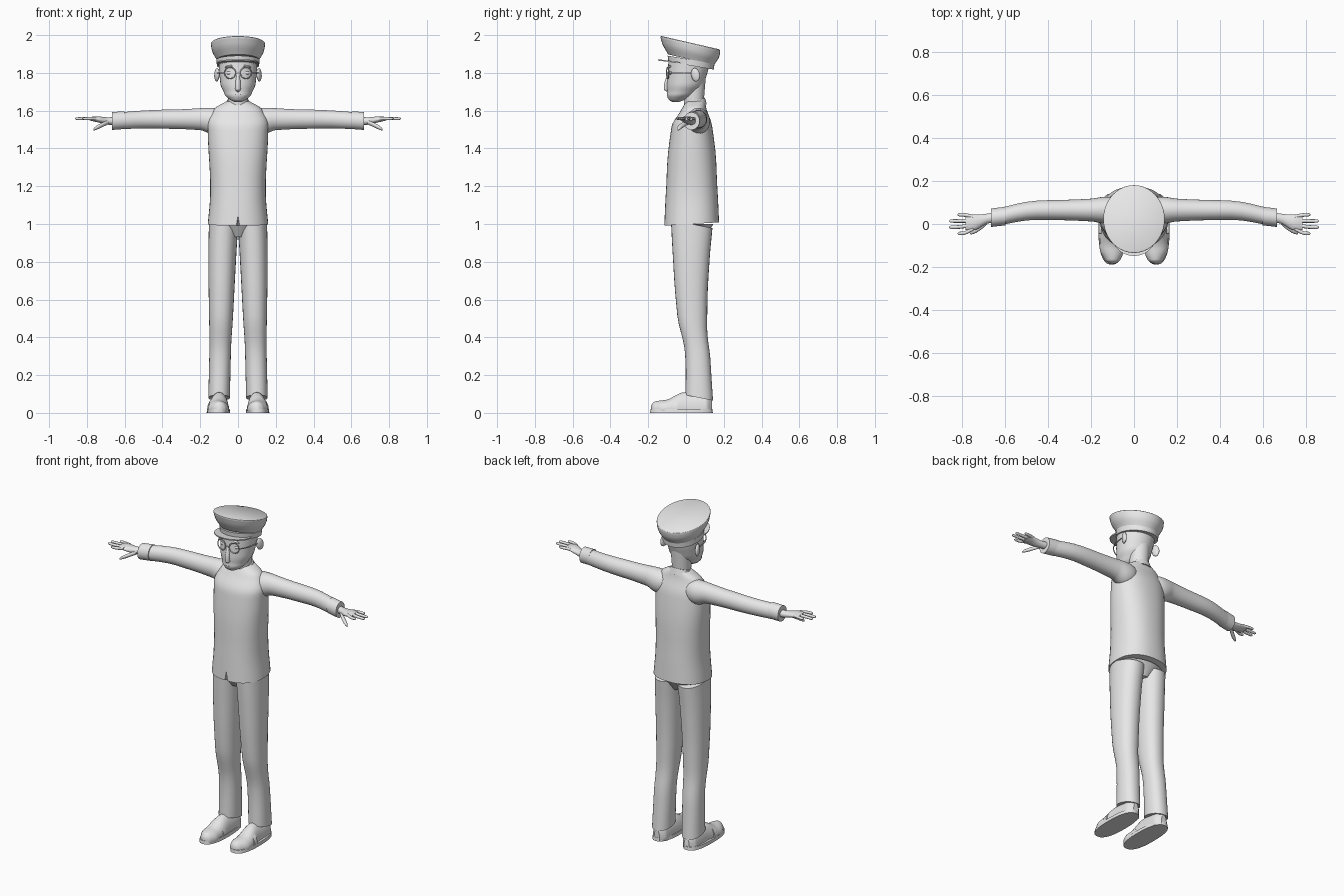
import bpy, bmesh, math

cube = bpy.data.objects.get("Cube")
if cube:
    bpy.data.objects.remove(cube, do_unlink=True)

colour = (0.8, 0.8, 0.8, 1)
grey = bpy.data.materials.new("plain grey")
grey.use_nodes = True
grey.diffuse_color = colour
grey.node_tree.nodes["Principled BSDF"].inputs["Base Color"].default_value = colour


def finish(obj, name):
    """Name the part, colour it and shade it smooth with sharp edges kept."""
    obj.name = name
    obj.data.materials.clear()
    obj.data.materials.append(grey)
    bpy.ops.object.select_all(action='DESELECT')
    obj.select_set(True)
    bpy.context.view_layer.objects.active = obj
    bpy.ops.object.shade_smooth_by_angle(angle=math.radians(40))
    return obj


def smooth_rings(rings, steps):
    """Add rings between the given ones along smooth, never overshooting curves."""
    def slope(index, k):
        near = rings[max(index - 1, 0):index + 2]
        rates = [(q[k] - p[k]) / (q[0] - p[0]) for p, q in zip(near, near[1:])]
        if min(rates) * max(rates) <= 0:
            return 0
        return len(rates) / sum(1 / rate for rate in rates)

    result = [rings[0]]
    for index, (a, b) in enumerate(zip(rings, rings[1:])):
        gap = b[0] - a[0]
        for step in range(1, steps + 1):
            t = step / steps
            blend = t * t * (3 - 2 * t)
            result.append([(1 - blend) * (a[k] + slope(index, k) * gap * t)
                           + blend * (b[k] - slope(index + 1, k) * gap * (1 - t))
                           for k in range(len(a))])
    return result


def loft(name, rings, axis="z", sides=28, steps=5, power=2, side=1, tilt=0, height=0):
    """Skin of rings (along, centre u, centre v, radius u, radius v).
    Rings of four values are centred on u = 0."""
    rings = [r if len(r) > 4 else (r[0], 0, *r[1:]) for r in rings]
    bm = bmesh.new()
    loops = []
    for along, u, v, radius_u, radius_v in smooth_rings(rings, steps):
        loop = []
        for i in range(sides):
            angle = math.tau * i / sides
            c, s = math.cos(angle), math.sin(angle)
            pu = u + radius_u * math.copysign(abs(c) ** (2 / power), c)
            dv = radius_v * math.copysign(abs(s) ** (2 / power), s)
            pa, pv = along + tilt * dv, v + dv
            x, y, z = {"x": (pa, pu, pv), "y": (pu, pa, pv), "z": (pu, pv, pa)}[axis]
            loop.append(bm.verts.new((x * side, y, max(z + height, 0))))
        loops.append(loop)
    for lower, upper in zip(loops, loops[1:]):
        for i in range(sides):
            j = (i + 1) % sides
            bm.faces.new((lower[i], lower[j], upper[j], upper[i]))
    bm.faces.new(loops[0])
    bm.faces.new(loops[-1])
    bmesh.ops.recalc_face_normals(bm, faces=bm.faces)
    mesh = bpy.data.meshes.new(name)
    bm.to_mesh(mesh)
    bm.free()
    obj = bpy.data.objects.new(name, mesh)
    bpy.context.collection.objects.link(obj)
    return finish(obj, name)


def ball(name, location, scale, rotation=(0, 0, 0)):
    bpy.ops.mesh.primitive_uv_sphere_add(segments=16, ring_count=10, location=location, rotation=rotation)
    bpy.context.object.scale = scale
    return finish(bpy.context.object, name)


# Jacket with a small slit cut in the front hem
jacket = loft("jacket", [(1, .03, .16, .145), (1.2, .03, .147, .135), (1.5, .03, .16, .11),
                         (1.6, .04, .13, .07), (1.65, .05, .06, .05)], sides=40, power=2.3, tilt=.06)
bpy.ops.mesh.primitive_cone_add(vertices=4, radius1=.016, depth=.1, location=(0, -.12, 1.01))
cutter = bpy.context.object
cutter.scale.y = 3
slit = jacket.modifiers.new("slit", 'BOOLEAN')
slit.operation = 'DIFFERENCE'
slit.object = cutter
bpy.context.view_layer.objects.active = jacket
bpy.ops.object.modifier_apply(modifier=slit.name)
bpy.data.objects.remove(cutter, do_unlink=True)

# Collar, dipping at the front, and the seat of the trousers
loft("collar", [(1.61, .04, .08, .07), (1.65, .045, .06, .055)], tilt=.35)
loft("hips", [(.93, .03, .05, .07), (1, .03, .15, .115)])

# Neck, head and face
loft("neck", [(1.6, .04, .05, .05), (1.78, .045, .06, .06)])
loft("head", [(1.647, -.055, .02, .02), (1.66, -.047, .045, .045), (1.7, -.02, .076, .08),
              (1.76, 0, .095, .1), (1.86, .017, .104, .11)], sides=32)
loft("nose", [(1.7, -.095, .006, .006), (1.715, -.097, .015, .02), (1.8, -.086, .008, .01)], sides=16)
ball("mouth", (0, -.095, 1.685), (.022, .007, .006))

# Cap: band, flared crown and peak
loft("cap_band", [(1.838, .027, .112, .12), (1.87, .027, .114, .124)], sides=40, tilt=-.17)
loft("cap_crown", [(1.87, .027, .112, .122), (1.94, .024, .142, .156), (1.955, .023, .143, .158),
                   (1.96, .023, .138, .152)], sides=40, tilt=-.23)
loft("cap_peak", [(1.852, -.04, .108, .108), (1.859, -.04, .108, .109)], sides=40, steps=1, tilt=-.12)

# Spectacles and arms are built around these levels
lens = 1.8
arm = 1.55
loft("spectacle_bridge", [(-.012, -.1, 0, .003, .003), (.012, -.1, 0, .003, .003)], "x", 8, height=lens)

for side, word in ((1, "left_"), (-1, "right_")):
    # Ear, eye, eyebrow and spectacles
    ball(word + "ear", (side * .112, .05, 1.79), (.012, .024, .036), (.2, 0, side * -.35))
    ball(word + "eye", (side * .042, -.079, lens), (.02, .01, .01))
    ball(word + "eyebrow", (side * .045, -.085, 1.835), (.025, .007, .005), (0, side * .15, 0))
    bpy.ops.mesh.primitive_torus_add(major_segments=28, minor_segments=6, major_radius=.03,
                                     minor_radius=.003, location=(side * .042, -.097, lens),
                                     rotation=(math.pi / 2, 0, side * .2))
    finish(bpy.context.object, word + "spectacle_rim")
    loft(word + "spectacle_arm", [(-.09, .073, 0, .003, .003), (-.02, .103, 0, .003, .003),
                                  (.05, .11, 0, .003, .003)], "y", 8, side=side, height=lens)

    # Sleeve and cuff
    loft(word + "sleeve", [(.06, .06, 0, .05, .05), (.13, .065, -.005, .062, .07), (.2, .065, .005, .053, .058),
                           (.4, .065, .005, .046, .05), (.65, .03, -.005, .04, .044)],
         "x", side=side, height=arm)
    loft(word + "cuff", [(.6, .037, 0, .043, .047), (.667, .029, -.005, .043, .047)],
         "x", side=side, height=arm)

    # Hand with four fingers and a thumb
    loft(word + "palm", [(.64, .03, -.005, .024, .022), (.68, .026, -.005, .023, .02), (.75, .007, .005, .037, .015),
                         (.785, .006, .007, .034, .009)], "x", side=side, height=arm)
    for i, finger in enumerate(("little", "ring", "middle", "index")):
        tip = .867 - .02 * (i - 1.5) ** 2
        base_y, tip_y = .034 - .019 * i, .043 - .029 * i
        loft(word + finger + "_finger", [(.75, base_y, 0, .009, .009), (tip - .01, tip_y, 0, .008, .007),
                                         (tip, tip_y, 0, .003, .003)],
             "x", 12, side=side, height=arm + .008)
    loft(word + "thumb", [(.685, .01, -.01, .012, .012), (.72, -.018, -.026, .013, .012),
                          (.755, -.038, -.044, .01, .009), (.765, -.043, -.05, .004, .004)],
         "x", 12, side=side, height=arm)

    # Trouser leg with a slanted hem
    loft(word + "trouser_leg", [(.08, .1, .07, .057, .073), (.3, .095, .062, .057, .067),
                                (.5, .09, .033, .063, .079), (.8, .084, .027, .073, .096), (1, .076, .03, .078, .11)],
         power=2.2, side=side, tilt=-.2)

    # Shoe: flat sole, rounded upper and a raised strap
    loft(word + "shoe_sole", [(0, .104, -.024, .062, .166), (.02, .104, -.024, .06, .164)],
         steps=1, power=2.5, side=side)
    loft(word + "shoe_upper", [(-.184, .1, .02, .014, .02), (-.165, .1, .02, .037, .04), (-.1, .105, .02, .055, .05),
                               (0, .1, .02, .05, .09), (.1, .1, .02, .046, .09), (.137, .1, .02, .018, .05)],
         "y", side=side)
    loft(word + "shoe_strap", [(-.07, .105, .02, .058, .058), (-.045, .105, .02, .058, .067)], "y", side=side)
